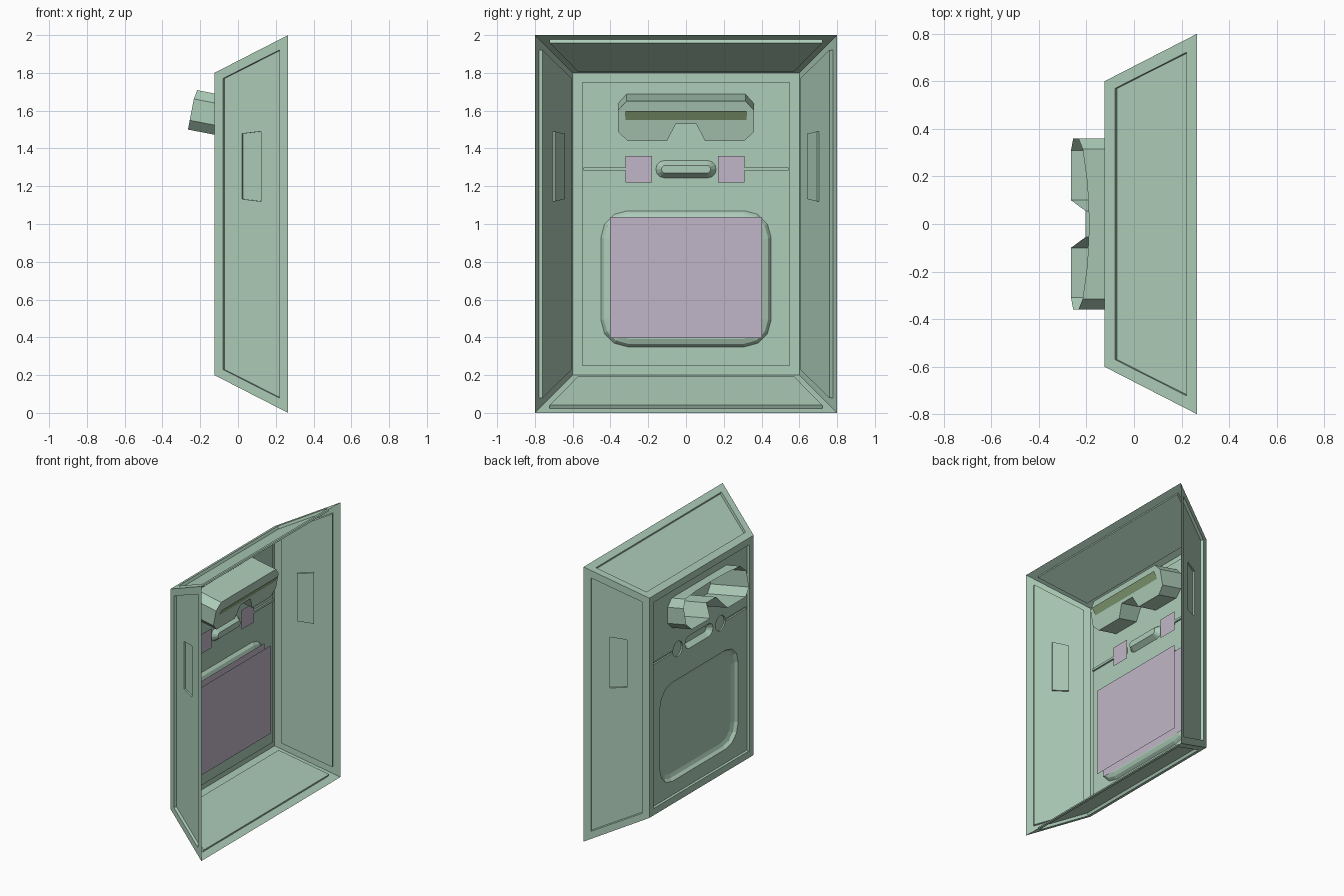
import bpy, bmesh, math
from mathutils import Vector as V
from mathutils.geometry import tessellate_polygon

if "Cube" in bpy.data.objects:
    bpy.data.objects.remove(bpy.data.objects["Cube"])


def material(name, rgb):
    m = bpy.data.materials.new(name)
    m.diffuse_color = (*rgb, 1)
    m.use_nodes = True
    m.node_tree.nodes["Principled BSDF"].inputs["Base Color"].default_value = m.diffuse_color
    return m


GREEN = material("pale_green", (0.42, 0.61, 0.485))
PURPLE = material("pale_purple", (0.535, 0.468, 0.58))
OLIVE = material("olive_green", (0.27, 0.40, 0.21))


class Sheet:
    """Thin surface drawn in a plane (u, v), with depth d along w."""

    def __init__(self, origin, u, v, w):
        self.o, self.u, self.v, self.w = V(origin), V(u), V(v), V(w)
        self.bm = bmesh.new()

    def at(self, p, d):
        return self.o + self.u * p[0] + self.v * p[1] + self.w * d

    def fill(self, outer, holes=(), d=0.0):
        loops = [outer, *holes]
        flat = [p for l in loops for p in l]
        tris = tessellate_polygon([[V((p[0], p[1], 0)) for p in l] for l in loops])
        vs = [self.bm.verts.new(self.at(p, d)) for p in flat]
        for t in tris:
            self.bm.faces.new([vs[i] for i in t])

    def bridge(self, a, b):
        """Join two loops of 3D points with quads."""
        va = [self.bm.verts.new(p) for p in a]
        vb = [self.bm.verts.new(p) for p in b]
        for i in range(len(va)):
            j = (i + 1) % len(va)
            self.bm.faces.new((va[i], va[j], vb[j], vb[i]))

    def recess(self, steps, holes=()):
        for (a, da), (b, db) in zip(steps, steps[1:]):
            self.bridge([self.at(p, da) for p in a], [self.at(p, db) for p in b])
        self.fill(steps[-1][0], holes, steps[-1][1])

    def done(self, name, mat=GREEN):
        bmesh.ops.remove_doubles(self.bm, verts=self.bm.verts, dist=1e-5)
        bmesh.ops.dissolve_limit(self.bm, angle_limit=0.001, verts=self.bm.verts,
                                 edges=self.bm.edges)
        bmesh.ops.recalc_face_normals(self.bm, faces=self.bm.faces)
        me = bpy.data.meshes.new(name)
        self.bm.to_mesh(me)
        self.bm.free()
        me.materials.append(mat)
        ob = bpy.data.objects.new(name, me)
        bpy.context.collection.objects.link(ob)
        return ob


def rrect(cx, cy, hw, hh, r=0.0, n=3):
    """Rectangle, with corners rounded by n segments when r > 0."""
    pts = []
    for k, (sx, sy) in enumerate(((1, 1), (-1, 1), (-1, -1), (1, -1))):
        if r == 0:
            pts.append((cx + sx * hw, cy + sy * hh))
            continue
        for i in range(n + 1):
            a = math.pi / 2 * (k + i / n)
            pts.append((cx + sx * (hw - r) + r * math.cos(a),
                        cy + sy * (hh - r) + r * math.sin(a)))
    return pts


def circle(cx, cy, r, n=16):
    return [(cx + r * math.cos(2 * math.pi * i / n), cy + r * math.sin(2 * math.pi * i / n))
            for i in range(n)]


def trapezoid(u0, u1, h0, h1, c=0.0):
    return [(u0, c - h0), (u1, c - h1), (u1, c + h1), (u0, c + h0)]


X0, RUN, RISE, DEEP = -0.125, 0.39, 0.2, 0.02
L = math.hypot(RUN, RISE)


# sloping walls, each with a recessed field; side walls also have a slot
def wall(name, origin, u, v, w, h, slot):
    s = Sheet(origin, u, v, w)
    field = trapezoid(0.05, 0.388, h - 0.03, h + 0.122)
    s.fill(trapezoid(0, L, h, h + RISE), [field])
    slots = [trapezoid(0.153, 0.266, 0.173, 0.185, 0.305)] if slot else []
    s.recess([(field, 0), (field, DEEP)], slots)
    for p in slots:
        s.recess([(p, DEEP), (p, DEEP + 0.012)])
    s.done(name)


for s, side, end in ((1, "back", "top"), (-1, "front", "bottom")):
    wall(side + "_wall", (X0, s * 0.6, 1), (RUN / L, s * RISE / L, 0), (0, 0, 1),
         (RISE / L, -s * RUN / L, 0), 0.8, True)
    wall(end + "_wall", (X0, 0, 1 + s * 0.8), (RUN / L, 0, s * RISE / L), (0, 1, 0),
         (RISE / L, 0, -s * RUN / L), 0.6, False)

# viewer tube: tilted goggle section (y, q), t runs inward along the tilted axis
C, S = 0.982, 0.19
half = [(0.055, 0.09), (0.1, 0), (0.31, 0), (0.36, 0.05), (0.36, 0.165), (0.315, 0.214),
        (0.17, 0.214)]
section = half + [(0, 0.214)] + [(-y, q) for y, q in reversed(half)]


def tube(y, q, t):
    return V((-0.265 + S * q + C * t, y, 1.5 + C * q - S * t))


def rim(y, q):
    if q > 0.2:                      # brow edge curves back in the middle
        return 0.037 * (1 - (y / 0.36) ** 2)
    return 0.045 if abs(y) < 0.08 else 0.0   # nose notch


def mid(y, q):
    return tube(y, q, (X0 + DEEP + 0.265 - S * q) / C)


T_END = 0.315
viewer = Sheet(tube(0, 0, T_END), (0, 1, 0), (S, 0, C), (C, 0, -S))
outer_loop = [tube(y, q, rim(y, q)) for y, q in section]
mid_loop = [mid(y, q) for y, q in section]
viewer.bridge(outer_loop, mid_loop)
viewer.bridge(mid_loop, [tube(y, q, T_END) for y, q in section])
viewer.fill(section)
viewer.done("viewer_hood")

# small panel with tray, handle recess, round buttons and grooves
p = Sheet((X0, 0, 0), (0, 1, 0), (0, 0, 1), (1, 0, 0))
field = rrect(0, 1, 0.55, 0.75)
tray = [(rrect(0, 0.71, 0.45, 0.36, 0.14), DEEP),
        (rrect(0, 0.71, 0.435, 0.345, 0.13), 0.04),
        (rrect(0, 0.71, 0.405, 0.32, 0.11), 0.05)]
handle = [(rrect(0, 1.29, 0.16, 0.046, 0.045), DEEP),
          (rrect(0, 1.29, 0.13, 0.021, 0.02), 0.055)]
features = [tray, handle]
for s in (1, -1):
    disc = circle(s * 0.245, 1.29, 0.055)
    line = rrect(s * 0.424, 1.29, 0.119, 0.008)
    features += [[(disc, DEEP), (disc, 0.03)], [(line, DEEP), (line, 0.032)]]
hood_hole = [(v.y, v.z) for v in mid_loop]
p.fill(rrect(0, 1, 0.6, 0.8), [field])
p.recess([(field, 0), (field, DEEP)], [hood_hole] + [f[0][0] for f in features])
for f in features:
    p.recess(f)
p.done("control_panel")


# flat plates behind the panel
def plate(name, x, cy, cz, hw, hh, mat, lean=0.0):
    s = Sheet((x, cy, cz), (0, 1, 0), (lean, 0, 1), (1, 0, 0))
    s.fill(rrect(0, 0, hw, hh))
    s.done(name, mat)


plate("screen_rear", -0.07, 0, 0.717, 0.403, 0.32, PURPLE)
plate("screen_front", -0.015, 0, 0.717, 0.403, 0.32, PURPLE)
plate("button_plate_left", -0.09, -0.25, 1.29, 0.071, 0.071, PURPLE)
plate("button_plate_right", -0.09, 0.24, 1.29, 0.071, 0.071, PURPLE)
cap = tube(0, 0.13, T_END)
plate("viewer_strip", cap.x + 0.012, 0, 1.575, 0.32, 0.024, OLIVE, 0.6)
